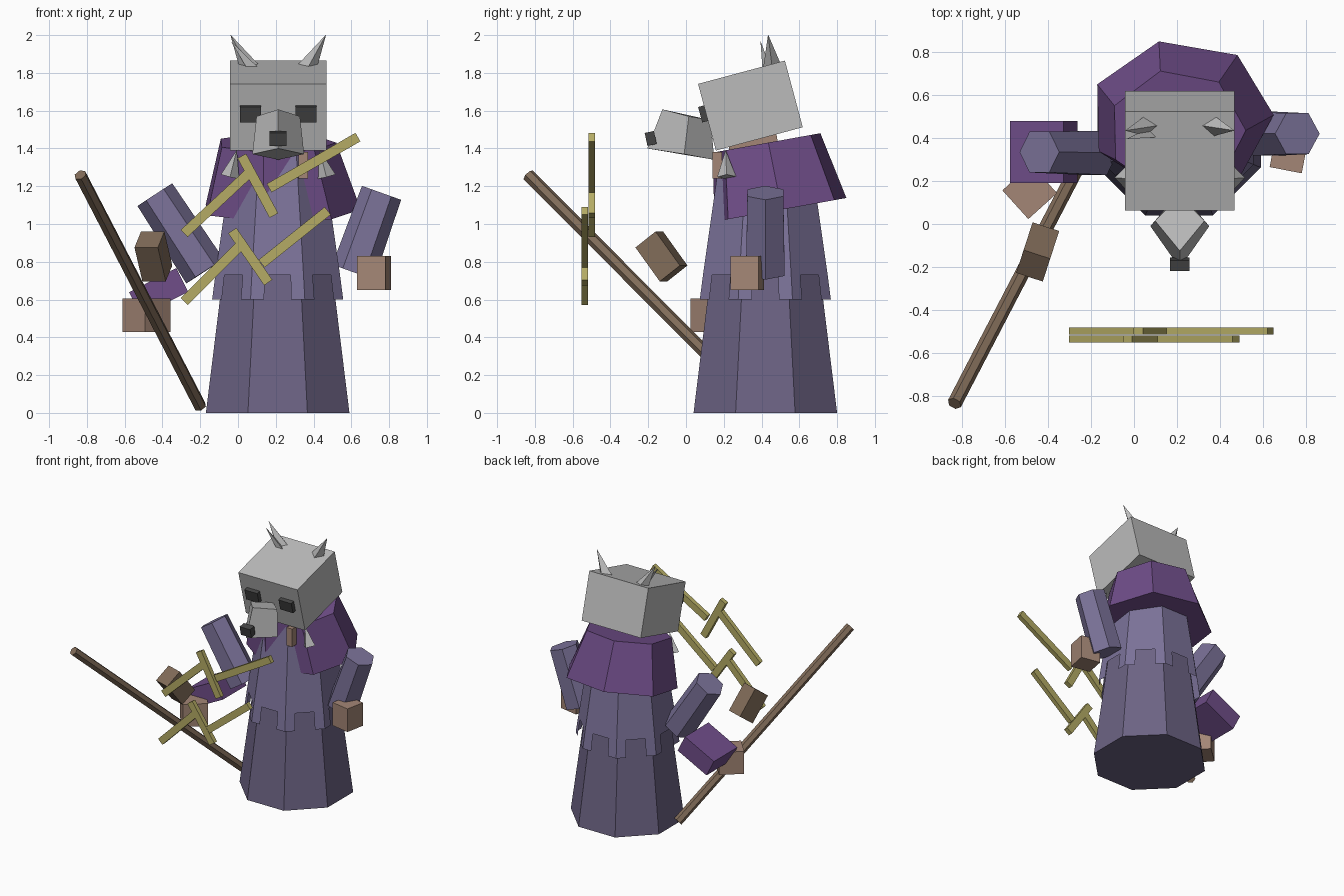
import bpy, bmesh
from math import cos, sin, pi, radians
from mathutils import Vector, Euler

if "Cube" in bpy.data.objects:
    bpy.data.objects.remove(bpy.data.objects["Cube"])


def mat(name, rgb):
    m = bpy.data.materials.new(name)
    m.diffuse_color = (*rgb, 1)
    m.use_nodes = True
    m.node_tree.nodes["Principled BSDF"].inputs["Base Color"].default_value = m.diffuse_color
    return m


ROBE = mat("robe_cloth", (0.20, 0.17, 0.32))
SKIRT = mat("skirt_cloth", (0.15, 0.125, 0.23))
PURPLE = mat("purple_cloth", (0.16, 0.075, 0.25))
SKIN = mat("tan_skin", (0.37, 0.24, 0.18))
WOOD = mat("brown_wood", (0.22, 0.15, 0.10))
BOLT = mat("olive_yellow", (0.46, 0.41, 0.13))
DARK = mat("dark", (0.06, 0.06, 0.06))
FUR = mat("grey_fur", (0.5, 0.5, 0.5))


def finish(name, bm, m):
    bmesh.ops.recalc_face_normals(bm, faces=bm.faces)
    me = bpy.data.meshes.new(name)
    bm.to_mesh(me)
    bm.free()
    me.materials.append(m)
    ob = bpy.data.objects.new(name, me)
    bpy.context.collection.objects.link(ob)
    return ob


def loft(name, rings, m, caps=True):
    """Skin equal-length rings of points, with flat caps."""
    bm = bmesh.new()
    vs = [[bm.verts.new(p) for p in r] for r in rings]
    n = len(vs[0])
    for a, b in zip(vs, vs[1:]):
        for i in range(n):
            j = (i + 1) % n
            bm.faces.new((a[i], a[j], b[j], b[i]))
    if caps:
        bm.faces.new(vs[0])
        bm.faces.new(vs[-1])
    return finish(name, bm, m)


def box(name, c, size, m, rot=(0, 0, 0)):
    bm = bmesh.new()
    bmesh.ops.create_cube(bm, size=1)
    bmesh.ops.scale(bm, vec=size, verts=bm.verts)
    ob = finish(name, bm, m)
    ob.location = c
    ob.rotation_euler = Euler([radians(a) for a in rot])
    return ob


def rod(name, a, b, r1, r2, n, m, turn=0):
    """Prism or cone running from a to b."""
    a, b = Vector(a), Vector(b)
    d = b - a
    bm = bmesh.new()
    bmesh.ops.create_cone(bm, cap_ends=True, segments=n, radius1=r1, radius2=r2, depth=d.length)
    ob = finish(name, bm, m)
    ob.location = (a + b) / 2
    tilt = Vector((0, 0, 1)).rotation_difference(d)
    ob.rotation_euler = (tilt @ Euler((0, 0, radians(turn))).to_quaternion()).to_euler()
    return ob


CX, CY = 0.21, 0.42


def octa(half, z):
    r = half / cos(pi / 8)
    return [Vector((CX + r * cos(pi / 8 + i * pi / 4), CY + r * sin(pi / 8 + i * pi / 4), z))
            for i in range(8)]


# skirt
loft("skirt", [octa(0.38, 0), octa(0.275, 0.85)], SKIRT)

# upper robe with a notched hem, tabs wrapping each corner
bm = bmesh.new()
low, mid, top = octa(0.347, 0.6), octa(0.33, 0.73), octa(0.24, 1.36)
for i in range(8):
    j = (i + 1) % 8
    m0, m1 = mid[i].lerp(mid[j], 0.25), mid[i].lerp(mid[j], 0.75)
    l0, l1 = low[i].lerp(low[j], 0.25), low[i].lerp(low[j], 0.75)
    for poly in ((mid[i], m0, m1, mid[j], top[j], top[i]),
                 (low[i], l0, m0, mid[i]), (l1, low[j], mid[j], m1)):
        bm.faces.new([bm.verts.new(p) for p in poly])
bm.faces.new([bm.verts.new(p) for p in top])
bmesh.ops.remove_doubles(bm, verts=bm.verts, dist=0.0005)
finish("robe", bm, ROBE)


# tilted seven-sided mantle
def mantle_ring(cx, cy, rx, ry, z):
    pts = []
    for i in range(7):
        a = radians(104) + i * 2 * pi / 7
        y = cy + ry * sin(a)
        pts.append((cx + rx * cos(a), y, z + 0.18 * (y - cy)))
    return pts


loft("mantle", [mantle_ring(0.22, 0.5, 0.43, 0.36, 1.075),
                mantle_ring(0.2, 0.43, 0.32, 0.29, 1.43)], PURPLE)

# neck and throat strip
box("neck", (CX, 0.36, 1.4), (0.3, 0.26, 0.14), SKIN, (10, 0, 0))
box("throat_strip", (0.345, 0.165, 1.31), (0.05, 0.05, 0.14), SKIN)

# head, snout, nose
box("head", (0.213, 0.341, 1.627), (0.51, 0.476, 0.365), FUR, (15, 0, 0))
loft("snout", [[(0.213, -0.205, 1.40), (0.35, -0.01, 1.37), (0.213, 0.15, 1.34), (0.076, -0.01, 1.37)],
               [(0.213, -0.125, 1.607), (0.328, 0.015, 1.57), (0.213, 0.13, 1.55), (0.098, 0.015, 1.57)]], FUR)
box("nose", (0.213, -0.187, 1.453), (0.09, 0.05, 0.07), DARK, (12, 0, 0))

# eyes, ears, cheek tufts
for s, side in ((-1, "left"), (1, "right")):
    box("eye_" + side, (0.213 + s * 0.147, 0.092, 1.583), (0.11, 0.035, 0.085), DARK, (15, 0, 0))
    rod("ear_" + side, (0.213 + s * 0.145, 0.46, 1.81), (0.213 + s * 0.252, 0.435, 2.0), 0.055, 0.001, 4, FUR)
    rod("cheek_tuft_" + side, (0.213 + s * 0.255, 0.215, 1.25), (0.213 + s * 0.22, 0.21, 1.39), 0.05, 0.001, 4, FUR)
rod("ear_tip", (0.08, 0.42, 1.82), (-0.035, 0.395, 1.965), 0.03, 0.001, 3, FUR)

# sleeves
rod("sleeve_right", (0.61, 0.42, 0.745), (0.76, 0.42, 1.165), 0.118, 0.11, 6, ROBE, 30)
rod("sleeve_left", (-0.175, 0.33, 0.75), (-0.44, 0.335, 1.155), 0.118, 0.11, 6, ROBE, 30)

# cuff and hands
box("cuff_left", (-0.42, 0.335, 0.64), (0.28, 0.29, 0.14), PURPLE, (0, -27, 0))
box("hand_left", (-0.485, 0.15, 0.517), (0.18, 0.18, 0.175), SKIN, (0, 0, 42))
box("hand_right", (0.72, 0.325, 0.74), (0.152, 0.152, 0.18), SKIN, (0, 0, -11))

# staff and its grip
rod("staff", (-0.20, 0.385, 0.035), (-0.835, -0.835, 1.26), 0.034, 0.034, 6, WOOD)
box("staff_grip", (-0.448, -0.13, 0.828), (0.13, 0.14, 0.225), WOOD, (37, 0, -18))

# zigzag bolts, each made of three flat bars
bolts = (
    (-0.498, [((-0.285, 0.95), (0.08, 1.29)), ((0.02, 1.36), (0.19, 1.045)), ((0.165, 1.19), (0.635, 1.46))]),
    (-0.535, [((-0.285, 0.59), (0.02, 0.895)), ((-0.03, 0.965), (0.16, 0.69)), ((0.125, 0.79), (0.475, 1.07))]),
)
for y, bars in bolts:
    bm = bmesh.new()
    for p, q in bars:
        p, q = Vector((p[0], 0, p[1])), Vector((q[0], 0, q[1]))
        u = (q - p).normalized() * 0.026
        w = Vector((-u.z, 0, u.x))
        f, b = ([bm.verts.new(v + Vector((0, yy, 0))) for v in (p - w, q - w, q + w, p + w)]
                for yy in (y - 0.017, y + 0.017))
        bm.faces.new(f)
        bm.faces.new(b[::-1])
        for i in range(4):
            j = (i + 1) % 4
            bm.faces.new((f[i], b[i], b[j], f[j]))
    finish("zigzag_bolt", bm, BOLT)
